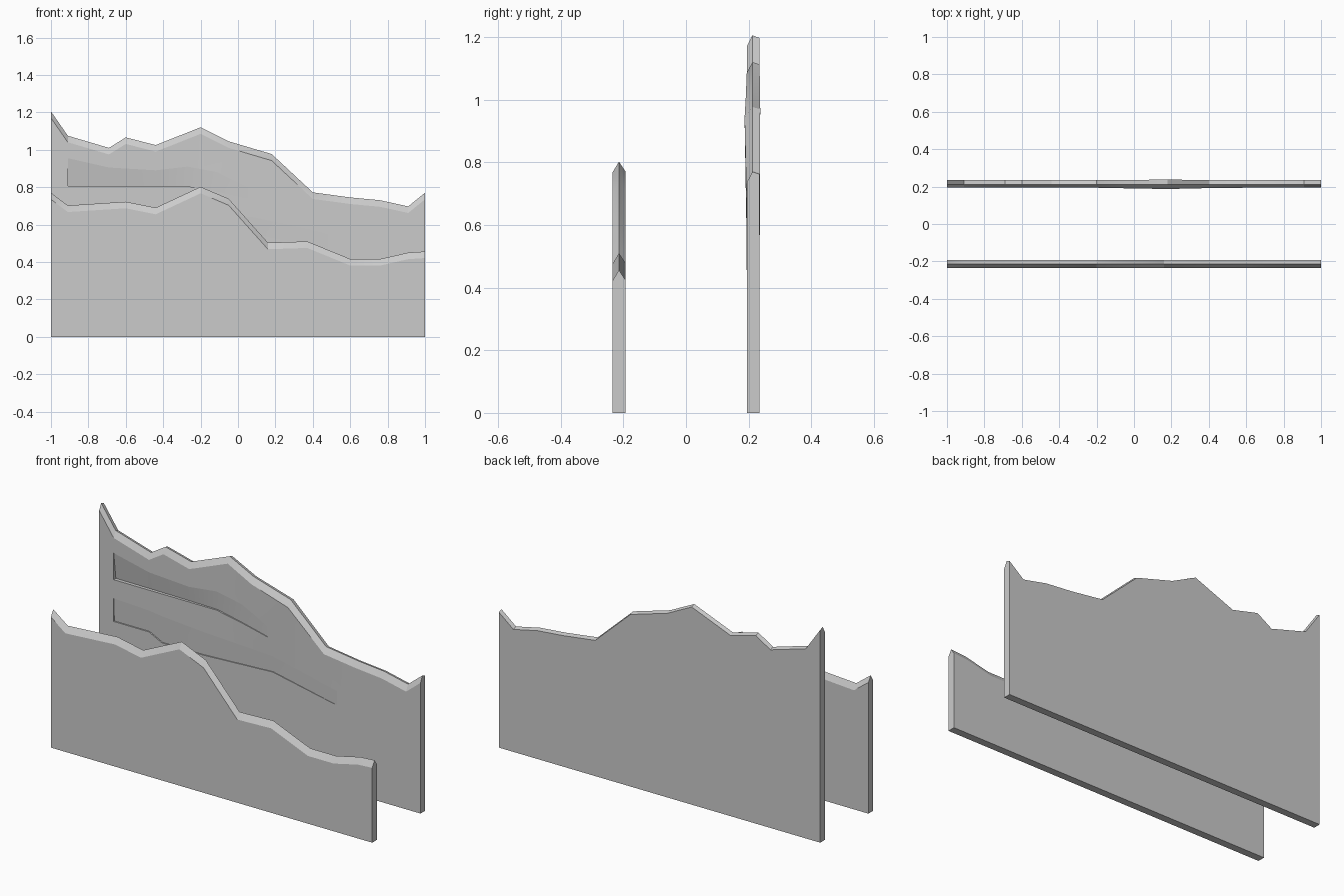
import bpy, bmesh, math

if "Cube" in bpy.data.objects:
    bpy.data.objects.remove(bpy.data.objects["Cube"])


def make_object(name, sections):
    """Loft a closed solid through equal-length cross-sections."""
    bm = bmesh.new()
    rings = [[bm.verts.new(p) for p in s] for s in sections]
    n = len(rings[0])
    for a, b in zip(rings, rings[1:]):
        for i in range(n):
            j = (i + 1) % n
            bm.faces.new((a[i], a[j], b[j], b[i]))
    bm.faces.new(rings[0])
    bm.faces.new(rings[-1])
    bmesh.ops.recalc_face_normals(bm, faces=bm.faces)
    mesh = bpy.data.meshes.new(name)
    bm.to_mesh(mesh)
    bm.free()
    ob = bpy.data.objects.new(name, mesh)
    bpy.context.collection.objects.link(ob)
    return ob


def panel(name, ridge, y0, y1, ymid, back_drop, base, bulge=None):
    """Upright slab with a bevelled mountain ridge along its top."""
    bulge = bulge or {}
    sections = []
    for x, z in ridge:
        b = bulge.get(x, 0)
        sections.append([(x, y0, 0), (x, y0, z * base), (x, y0 - b, z - 0.035),
                         (x, ymid, z), (x, y1 + b * 0.3, z - back_drop),
                         (x, y1, z * base), (x, y1, 0)])
    return make_object(name, sections)


def carve(target, stations, face_y):
    """Cut a relief wedge: full depth at its floor, fading out at the top."""
    sections = [[(x, face_y - 0.04, lo), (x, face_y + d, lo),
                 (x, face_y + 0.001, hi), (x, face_y - 0.04, hi)]
                for x, lo, hi, d in stations]
    cutter = make_object("relief_cutter", sections)
    cutter.hide_render = True
    mod = target.modifiers.new("relief", 'BOOLEAN')
    mod.operation = 'DIFFERENCE'
    mod.solver = 'EXACT'
    mod.object = cutter
    bpy.context.view_layer.objects.active = target
    bpy.ops.object.modifier_apply(modifier=mod.name)
    bpy.data.objects.remove(cutter)


# Low front ridge panel
front = panel("front_ridge_panel", [
    (-1, .77), (-.91, .702), (-.6, .722), (-.44, .69), (-.2, .802), (-.05, .738),
    (.16, .503), (.37, .51), (.6, .416), (.76, .416), (.91, .45), (1, .456)],
    -0.235, -0.193, -0.214, 0.032, 0.6)

# Tall back ridge panel
back = panel("back_ridge_panel", [
    (-1, 1.205), (-.91, 1.075), (-.69, 1.01), (-.6, 1.066), (-.44, 1.025),
    (-.2, 1.12), (-.05, 1.045), (.18, .977), (.4, .772), (.6, .745),
    (.76, .73), (.91, .697), (1, .77)],
    0.194, 0.235, 0.212, 0.008, 0.6, {-.05: .003, .18: .007, .4: .002})

# Carved hill relief on the back panel's front face
carve(back, [(-.91, .805, .955, .020), (-.69, .805, .905, .018),
             (-.44, .805, .89, .014), (-.27, .805, .91, .009),
             (-.11, .775, .88, .005), (.05, .74, .8, .001)], 0.194)
carve(back, [(-.91, .57, .70, .007), (-.69, .57, .69, .007),
             (-.61, .53, .68, .007), (-.35, .53, .66, .006),
             (.08, .55, .64, .005), (.48, .47, .55, .001)], 0.194)

# Soft shading with crisp ridge edges
for ob in (front, back):
    bpy.ops.object.select_all(action='DESELECT')
    ob.select_set(True)
    bpy.context.view_layer.objects.active = ob
    bpy.ops.object.shade_smooth_by_angle(angle=math.radians(25))
